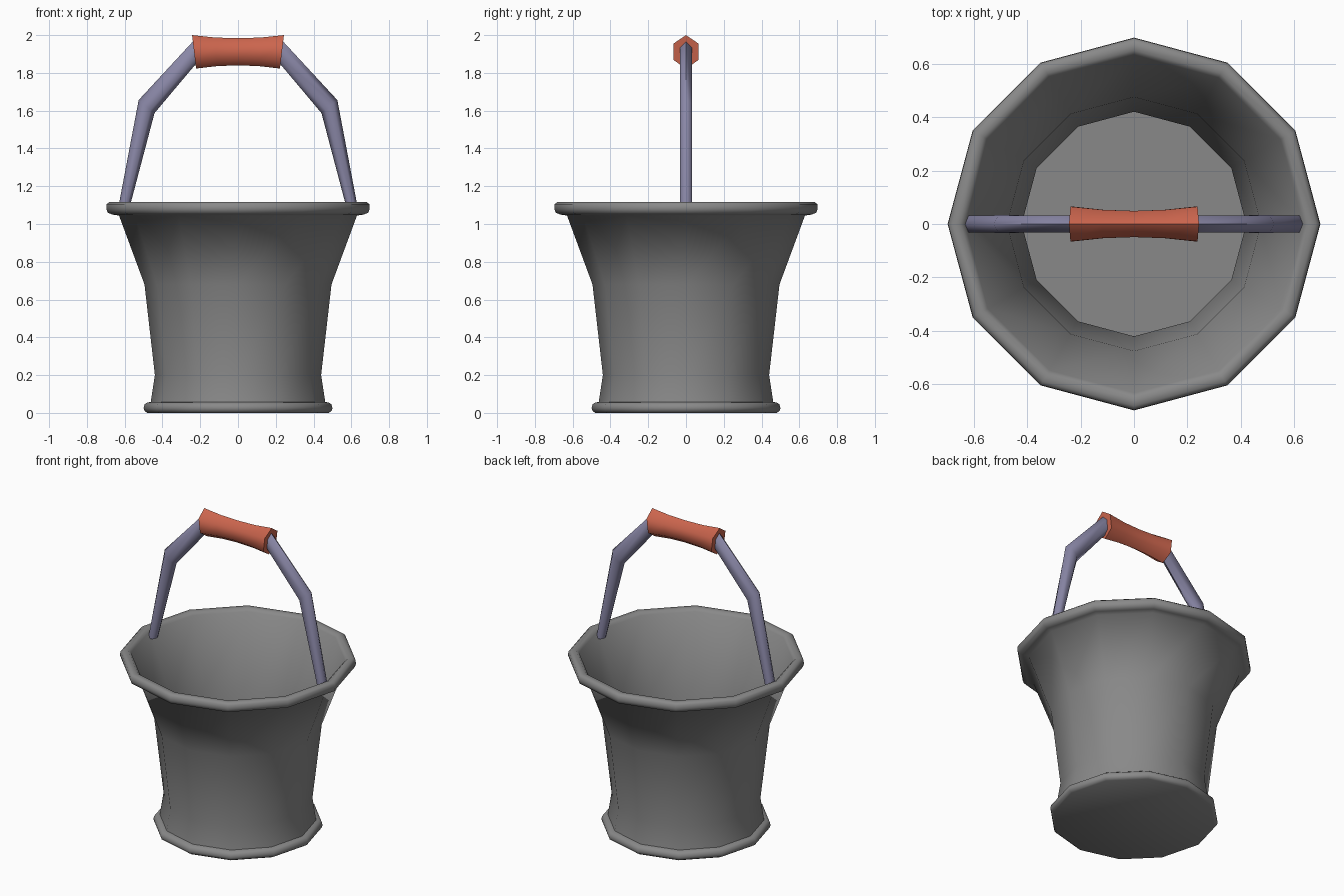
import bpy, bmesh, math

if "Cube" in bpy.data.objects:
    bpy.data.objects.remove(bpy.data.objects["Cube"])


def material(name, rgb):
    m = bpy.data.materials.new(name)
    m.diffuse_color = (*rgb, 1)
    m.use_nodes = True
    m.node_tree.nodes["Principled BSDF"].inputs["Base Color"].default_value = m.diffuse_color
    return m


def finish(name, bm, mat, angle):
    bmesh.ops.recalc_face_normals(bm, faces=bm.faces)
    me = bpy.data.meshes.new(name)
    bm.to_mesh(me)
    bm.free()
    me.materials.append(mat)
    ob = bpy.data.objects.new(name, me)
    bpy.context.collection.objects.link(ob)
    bpy.ops.object.select_all(action='DESELECT')
    ob.select_set(True)
    bpy.context.view_layer.objects.active = ob
    bpy.ops.object.shade_smooth_by_angle(angle=math.radians(angle))
    return ob


def skin(rings):
    """Join equal-sized rings of points and cap both ends."""
    bm = bmesh.new()
    rows = [[bm.verts.new(p) for p in r] for r in rings]
    n = len(rows[0])
    for a, b in zip(rows, rows[1:]):
        for i in range(n):
            j = (i + 1) % n
            bm.faces.new((a[i], a[j], b[j], b[i]))
    bm.faces.new(rows[0])
    bm.faces.new(rows[-1])
    return bm


def lathe(profile, sides):
    return skin([[(r * math.cos(2 * math.pi * i / sides),
                   r * math.sin(2 * math.pi * i / sides), z)
                  for i in range(sides)] for r, z in profile])


def hex_ring(ox, oz, ix, iz, hy):
    """Hexagon from an outer corner to an inner corner, half width hy in y."""
    def at(t, y):
        return (ox + (ix - ox) * t, y, oz + (iz - oz) * t)
    return [at(0, 0), at(.25, hy), at(.75, hy), at(1, 0), at(.75, -hy), at(.25, -hy)]


def mirrored(half):
    return half + [(-a, b, -c, d, e) for a, b, c, d, e in reversed(half) if abs(a) > 1e-6]


grey = material("bucket grey", (0.25, 0.25, 0.25))
blue = material("handle blue grey", (0.25, 0.24, 0.38))
red = material("grip red", (0.60, 0.13, 0.075))

# bucket: foot, flared wall, rolled rim, inside wall and floor
finish("bucket", lathe([
    (.48, 0), (.495, .01), (.50, .025), (.495, .045), (.48, .055), (.462, .058),
    (.44, .20), (.495, .68), (.63, 1.045), (.665, 1.05), (.69, 1.06), (.697, 1.08),
    (.695, 1.105), (.68, 1.117), (.65, 1.117), (.632, 1.10),
    (.475, .68), (.42, .20), (.435, .07)], 12), grey, 65)

# bent carrying handle
finish("handle", skin([hex_ring(*s) for s in mirrored([
    (-.638, 1.065, -.58, 1.065, .031), (-.526, 1.656, -.442, 1.587, .033),
    (-.24, 1.965, -.225, 1.845, .031)])]), blue, 65)

# waisted grip
finish("grip", skin([hex_ring(*s) for s in mirrored([
    (-.243, 2.0, -.222, 1.823, .065), (-.12, 1.987, -.11, 1.836, .053),
    (0, 1.984, 0, 1.84, .049)])]), red, 65)
